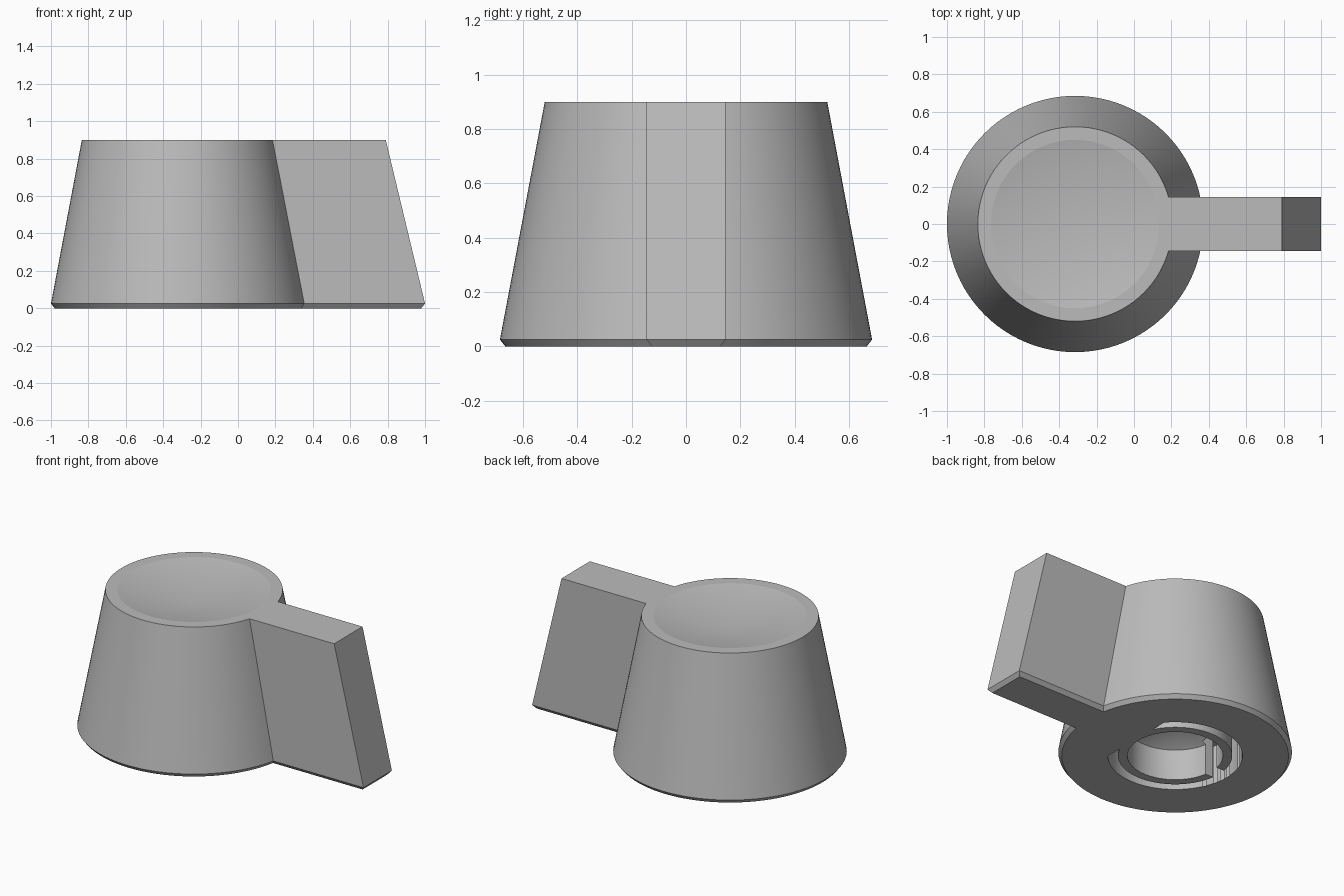
import bpy, bmesh, math

cube = bpy.data.objects.get("Cube")
if cube:
    bpy.data.objects.remove(cube, do_unlink=True)

CX = -0.315          # axis of the round body
SEGMENTS = 96

grey = bpy.data.materials.new("plain grey")
grey.use_nodes = True
colour = (0.5, 0.5, 0.5, 1)
grey.diffuse_color = colour
grey.node_tree.nodes["Principled BSDF"].inputs["Base Color"].default_value = colour


def finish(name, bm):
    bmesh.ops.remove_doubles(bm, verts=bm.verts, dist=1e-5)
    bmesh.ops.recalc_face_normals(bm, faces=bm.faces)
    mesh = bpy.data.meshes.new(name)
    bm.to_mesh(mesh)
    bm.free()
    mesh.materials.append(grey)
    obj = bpy.data.objects.new(name, mesh)
    bpy.context.collection.objects.link(obj)
    return obj


def lathe(name, profile, closed=False):
    """Spin a radius/height profile round the body axis."""
    bm = bmesh.new()
    verts = [bm.verts.new((CX + r, 0, z)) for r, z in profile]
    pairs = list(zip(verts, verts[1:]))
    if closed:
        pairs.append((verts[-1], verts[0]))
    edges = [bm.edges.new(p) for p in pairs]
    bmesh.ops.spin(bm, geom=verts + edges, cent=(CX, 0, 0), axis=(0, 0, 1),
                   angle=math.tau, steps=SEGMENTS)
    return finish(name, bm)


def stack(name, x0, sections):
    """Rectangular sections (far x, half width, height) joined from bottom to top."""
    bm = bmesh.new()
    rings = [[bm.verts.new(c) for c in
              ((x0, -w, z), (x1, -w, z), (x1, w, z), (x0, w, z))]
             for x1, w, z in sections]
    bm.faces.new(rings[0][::-1])
    bm.faces.new(rings[-1])
    for low, high in zip(rings, rings[1:]):
        for i in range(4):
            j = (i + 1) % 4
            bm.faces.new((low[i], low[j], high[j], high[i]))
    return finish(name, bm)


def combine(target, tool, operation):
    mod = target.modifiers.new(operation.lower(), 'BOOLEAN')
    mod.operation = operation
    mod.solver = 'EXACT'
    mod.object = tool
    bpy.context.view_layer.objects.active = target
    bpy.ops.object.modifier_apply(modifier=mod.name)
    bpy.data.objects.remove(tool, do_unlink=True)


# Tapered round body with a chamfered foot and a shallow conical dish on top
knob = lathe("knob_body", [(0, 0), (0.665, 0), (0.685, 0.025), (0.52, 0.9),
                           (0.45, 0.9), (0, 0.815)])

# Pointer fin, leaning in at its tip
fin = stack("pointer_fin", CX + 0.47,
            [(0.98, 0.125, 0), (1.0, 0.145, 0.025), (0.79, 0.145, 0.9)])
combine(knob, fin, 'UNION')

# Relief groove round the socket, stopped by a flat on the pointer side
groove = lathe("groove_cutter", [(0.335, -0.1), (0.395, -0.1),
                                 (0.395, 0.25), (0.335, 0.25)], closed=True)
stop = stack("groove_stop", CX + 0.3, [(CX + 0.6, 0.5, -0.2), (CX + 0.6, 0.5, 0.4)])
combine(groove, stop, 'DIFFERENCE')
combine(knob, groove, 'DIFFERENCE')

# Shaft socket with a pointed end
socket = lathe("socket_cutter", [(0, -0.1), (0.28, -0.1), (0.28, 0.2), (0, 0.36)])
combine(knob, socket, 'DIFFERENCE')

# Slot that splits the socket wall opposite the pointer
slot = stack("slot_cutter", CX - 0.36, [(CX - 0.25, 0.05, -0.1), (CX - 0.25, 0.05, 0.25)])
combine(knob, slot, 'DIFFERENCE')

# Smooth round walls, crisp rims
bpy.ops.object.select_all(action='DESELECT')
knob.select_set(True)
bpy.context.view_layer.objects.active = knob
bpy.ops.object.shade_smooth_by_angle(angle=math.radians(8))
